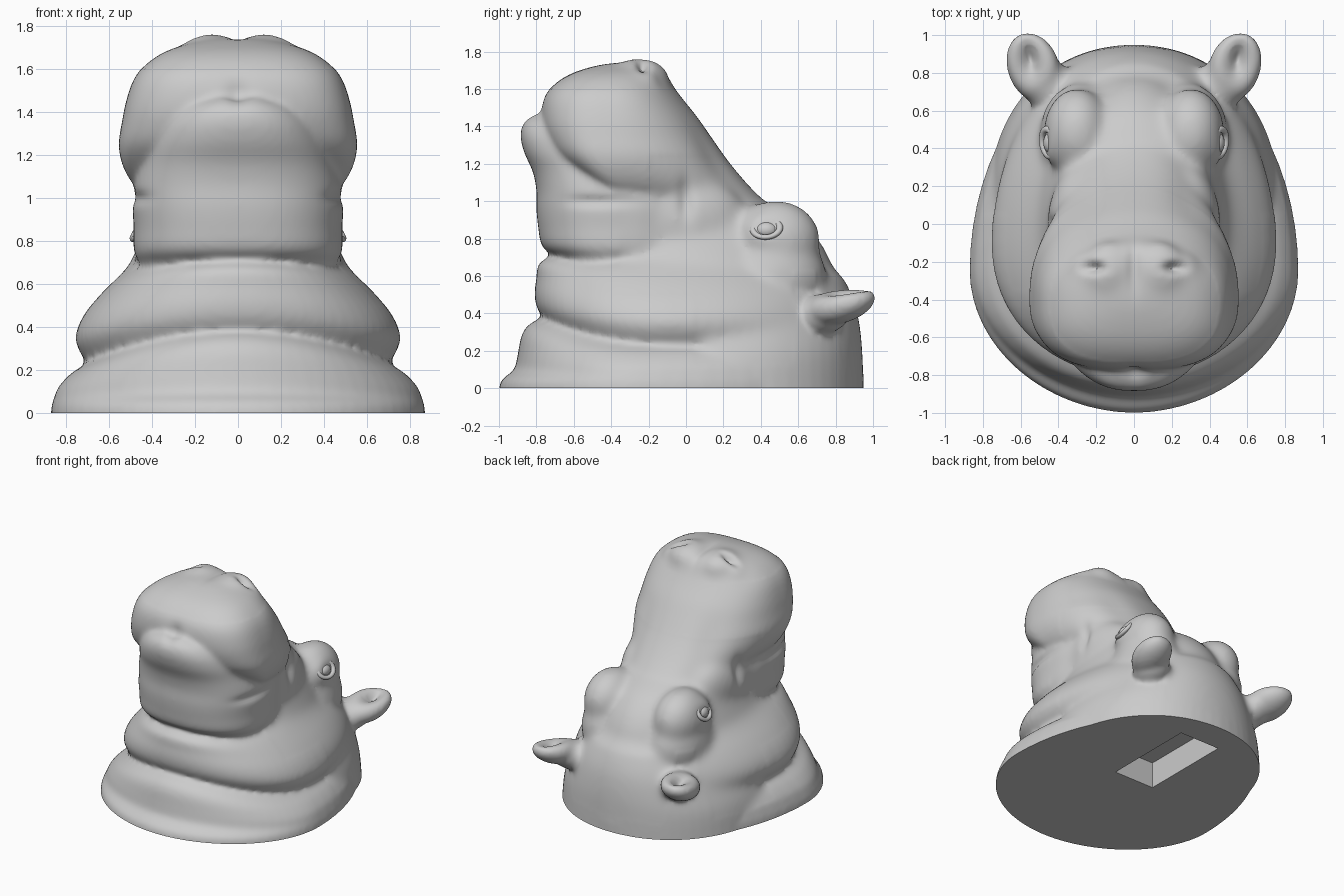
import bpy, bmesh, math
from mathutils import Vector, Matrix, Euler

cube = bpy.data.objects.get("Cube")
if cube:
    bpy.data.objects.remove(cube, do_unlink=True)

grey = bpy.data.materials.new("plain grey")
grey.use_nodes = True
COLOUR = (0.6, 0.6, 0.6, 1)
grey.diffuse_color = COLOUR
grey.node_tree.nodes["Principled BSDF"].inputs["Base Color"].default_value = COLOUR


def make_object(name, bm):
    bmesh.ops.recalc_face_normals(bm, faces=bm.faces)
    mesh = bpy.data.meshes.new(name)
    bm.to_mesh(mesh)
    bm.free()
    obj = bpy.data.objects.new(name, mesh)
    bpy.context.collection.objects.link(obj)
    mesh.materials.append(grey)
    return obj


def bake(obj):
    """Replace the mesh by its modified result."""
    graph = bpy.context.evaluated_depsgraph_get()
    mesh = bpy.data.meshes.new_from_object(obj.evaluated_get(graph))
    obj.modifiers.clear()
    obj.data = mesh


def soften(obj, iterations, group=""):
    mod = obj.modifiers.new("soften", "SMOOTH")
    mod.factor = .5
    mod.iterations = iterations
    mod.vertex_group = group
    bake(obj)


def spline(a, b, c, d, t):
    return [q + t / 2 * (r - p + t * (2 * p - 5 * q + 4 * r - s + t * (3 * (q - r) + s - p)))
            for p, q, r, s in zip(a, b, c, d)]


def loft(bm, rings, front_power, back_power, segments=64, steps=4):
    """Stack egg-shaped rings: height, front, middle, back, half width, front lift."""
    full = []
    last = len(rings) - 1
    for i in range(last):
        keys = [rings[max(0, min(last, i + k))] for k in (-1, 0, 1, 2)]
        full += [spline(*keys, s / steps) for s in range(steps)]
    full.append(rings[-1])
    loops = []
    for z, front, mid, back, width, lift in full:
        loop = []
        for k in range(segments):
            a = math.tau * k / segments
            c, s = math.cos(a), math.sin(a)
            power = back_power if s > 0 else front_power
            x = math.copysign(abs(c) ** (2 / power), c) * width
            u = math.copysign(abs(s) ** (2 / power), s)
            y = mid + u * (back - mid if u > 0 else mid - front)
            loop.append(bm.verts.new((x, y, z + lift * max(0, -s) ** 2)))
        loops.append(loop)
    for low, high in zip(loops, loops[1:]):
        for k in range(segments):
            n = (k + 1) % segments
            bm.faces.new((low[k], low[n], high[n], high[k]))
    bm.faces.new(loops[0][::-1])
    bm.faces.new(loops[-1])


def blob(bm, centre, radii, turn=(0, 0, 0)):
    """A mirrored pair of ellipsoids."""
    for side in (1, -1):
        place = (Matrix.Translation((side * centre[0], centre[1], centre[2]))
                 @ Euler((turn[0], side * turn[1], side * turn[2])).to_matrix().to_4x4()
                 @ Matrix.Diagonal((*radii, 1)))
        bmesh.ops.create_uvsphere(bm, u_segments=32, v_segments=20, radius=1, matrix=place)


bm = bmesh.new()

# neck base
loft(bm, [
    (-.1, -1, -.25, .95, .87, 0),
    (0, -1, -.25, .95, .87, 0),
    (.04, -.98, -.25, .95, .865, .01),
    (.07, -.92, -.25, .95, .855, .03),
    (.12, -.9, -.24, .945, .835, .06),
    (.18, -.88, -.22, .94, .78, .1),
    (.22, -.84, -.2, .935, .72, .12),
    (.27, -.75, -.18, .93, .65, .12)], 1.95, 2)

# nape, closing the fold behind the ears
loft(bm, [
    (-.1, -.1, .15, .95, .77, 0),
    (.15, -.1, .15, .945, .745, 0),
    (.3, -.1, .15, .935, .69, 0),
    (.45, -.1, .15, .905, .62, 0),
    (.6, -.1, .15, .84, .52, 0)], 2, 2.1)

# jowls and skull
loft(bm, [
    (.18, -.7, -.1, .93, .66, .13),
    (.24, -.76, -.1, .93, .71, .13),
    (.34, -.8, -.1, .925, .755, .1),
    (.44, -.81, -.1, .905, .725, .07),
    (.54, -.8, -.1, .87, .65, .05),
    (.62, -.79, -.1, .81, .57, .04),
    (.67, -.73, -.05, .775, .52, .03),
    (.72, -.62, 0, .755, .49, 0),
    (.82, -.55, 0, .69, .45, 0),
    (.92, -.5, 0, .58, .42, 0),
    (1, -.4, 0, .42, .38, 0)], 2.1, 2)

# lower jaw
loft(bm, [
    (.6, -.6, -.35, .1, .4, 0),
    (.7, -.7, -.35, .1, .46, 0),
    (.76, -.77, -.35, .1, .485, 0),
    (.86, -.79, -.35, .1, .485, 0),
    (.96, -.8, -.35, .1, .49, 0),
    (1.06, -.8, -.37, .05, .48, 0),
    (1.16, -.82, -.4, 0, .45, 0),
    (1.26, -.865, -.42, -.1, .42, 0),
    (1.35, -.885, -.45, -.1, .37, 0),
    (1.42, -.87, -.5, -.2, .29, 0),
    (1.465, -.82, -.55, -.3, .18, 0)], 2.4, 2.4)

# upper snout
loft(bm, [
    (.8, -.3, .1, .65, .4, 0),
    (.95, -.35, 0, .47, .41, 0),
    (1.02, -.4, -.22, .4, .44, 0),
    (1.08, -.5, -.34, .34, .5, 0),
    (1.16, -.61, -.38, .27, .54, 0),
    (1.25, -.71, -.39, .2, .555, 0),
    (1.35, -.76, -.4, .13, .54, 0),
    (1.45, -.775, -.4, .06, .52, 0),
    (1.55, -.76, -.4, -.02, .485, 0),
    (1.62, -.71, -.4, -.07, .43, 0),
    (1.68, -.62, -.38, -.1, .34, 0),
    (1.72, -.5, -.32, -.14, .22, 0),
    (1.74, -.4, -.3, -.2, .1, 0)], 2.8, 2.15)

# nostril mounds, brows, eye bulges, cheekbones, mouth corners
blob(bm, (.13, -.25, 1.66), (.15, .16, .105))
blob(bm, (.3, .48, .79), (.18, .24, .215))
blob(bm, (.395, .43, .83), (.1, .13, .11))
blob(bm, (.28, .46, .6), (.22, .29, .26))
blob(bm, (.27, -.05, .9), (.195, .38, .27))

# ears
blob(bm, (.46, .74, .4), (.13, .15, .11), (.3, 0, -.2))
blob(bm, (.535, .835, .455), (.14, .2, .105), (.3, .15, -.25))

head = make_object("head", bm)
fuse = head.modifiers.new("fuse", "REMESH")
fuse.mode = "VOXEL"
fuse.voxel_size = .016
bake(head)
soften(head, 10)

# blend brows, cheeks and nostril mounds further into the head
blend = head.vertex_groups.new(name="blend")
for v in head.data.vertices:
    x, y, z = abs(v.co.x), v.co.y, v.co.z
    ear = x > .4 and y > .58 and z < .62
    face = y > -.35 and .5 < z < 1.02
    bridge = y > -.2 and .5 < z < 1.25
    nape = y > .05 and .12 < z < .55
    if (face or bridge or nape or z > 1.6) and not ear:
        blend.add([v.index], 1, "REPLACE")
soften(head, 40, "blend")

# sculpted dents: centre, radii, depth (negative depth swells)
DENTS = [
    ((.22, -.23, 1.73), (.06, .03, .08), .05),      # nostril
    ((.29, -.2, 1.68), (.06, .06, .08), -.015),     # nostril rim
    ((0, -.22, 1.75), (.03, .14, .1), .015),        # nose groove
    ((0, -.77, 1.47), (.05, .1, .07), .02),         # lip notch
    ((.28, .15, 1.2), (.1, .2, .2), .015),          # bridge side
    ((.46, 0, 1), (.06, .04, .1), .025),            # mouth corner
    ((.48, -.5, 1), (.08, .2, .03), .02),           # jaw crease
    ((.47, .43, .86), (.06, .07, .05), .025),       # eye socket
    ((.56, .865, .56), (.09, .13, .08), .1),        # ear cup
]
moves = []
for v in head.data.vertices:
    p = Vector((abs(v.co.x), v.co.y, v.co.z))
    push = 0
    for centre, radii, depth in DENTS:
        d = sum(((a - b) / r) ** 2 for a, b, r in zip(p, centre, radii))
        if d < 6:
            push += depth * math.exp(-d)
    moves.append(v.co - v.normal * push)
for v, co in zip(head.data.vertices, moves):
    v.co = co

# flat underside
bm = bmesh.new()
bm.from_mesh(head.data)
bmesh.ops.bisect_plane(bm, geom=bm.verts[:] + bm.edges[:] + bm.faces[:],
                       plane_co=(0, 0, 0), plane_no=(0, 0, -1), clear_outer=True)
bmesh.ops.holes_fill(bm, edges=[e for e in bm.edges if e.is_boundary], sides=0)
bm.to_mesh(head.data)
bm.free()

# slot in the underside
bm = bmesh.new()
bmesh.ops.create_cube(bm, size=1, matrix=Matrix.Translation((0, .36, 0)) @ Matrix.Diagonal((.34, .72, .4, 1)))
slot = make_object("slot_cutter", bm)
slot.hide_render = True
cut = head.modifiers.new("slot", "BOOLEAN")
cut.operation = "DIFFERENCE"
cut.object = slot
bake(head)
bpy.data.objects.remove(slot, do_unlink=True)
parts = [head]

# eyeballs and almond eyelids
for side, label in ((1, "left"), (-1, "right")):
    bm = bmesh.new()
    place = Matrix.Translation((side * .435, .43, .845)) @ Matrix.Diagonal((.045, .06, .045, 1))
    bmesh.ops.create_uvsphere(bm, u_segments=24, v_segments=16, radius=1, matrix=place)
    parts.append(make_object(label + "_eye", bm))

    bm = bmesh.new()
    facing = Vector((side * .8, -.15, .5)).to_track_quat("Z", "Y").to_matrix().to_4x4()
    bmesh.ops.create_circle(bm, segments=32, radius=.066)
    lid = [v.co.copy() for v in bm.verts]
    bm.clear()
    tube = [[bm.verts.new(c * (1 + .25 * math.cos(a)) + Vector((0, 0, .016 * math.sin(a))))
             for a in (math.tau * k / 10 for k in range(10))] for c in lid]
    for i, ring in enumerate(tube):
        for k in range(10):
            bm.faces.new((ring[k], ring[k - 1], tube[i - 1][k - 1], tube[i - 1][k]))
    bm.transform(Matrix.Translation((side * .452, .43, .855)) @ Matrix.Diagonal((1, 1.1, .85, 1)) @ facing)
    parts.append(make_object(label + "_eyelid", bm))

for obj in parts:
    bpy.ops.object.select_all(action="DESELECT")
    obj.select_set(True)
    bpy.context.view_layer.objects.active = obj
    bpy.ops.object.shade_smooth_by_angle(angle=math.radians(70))
